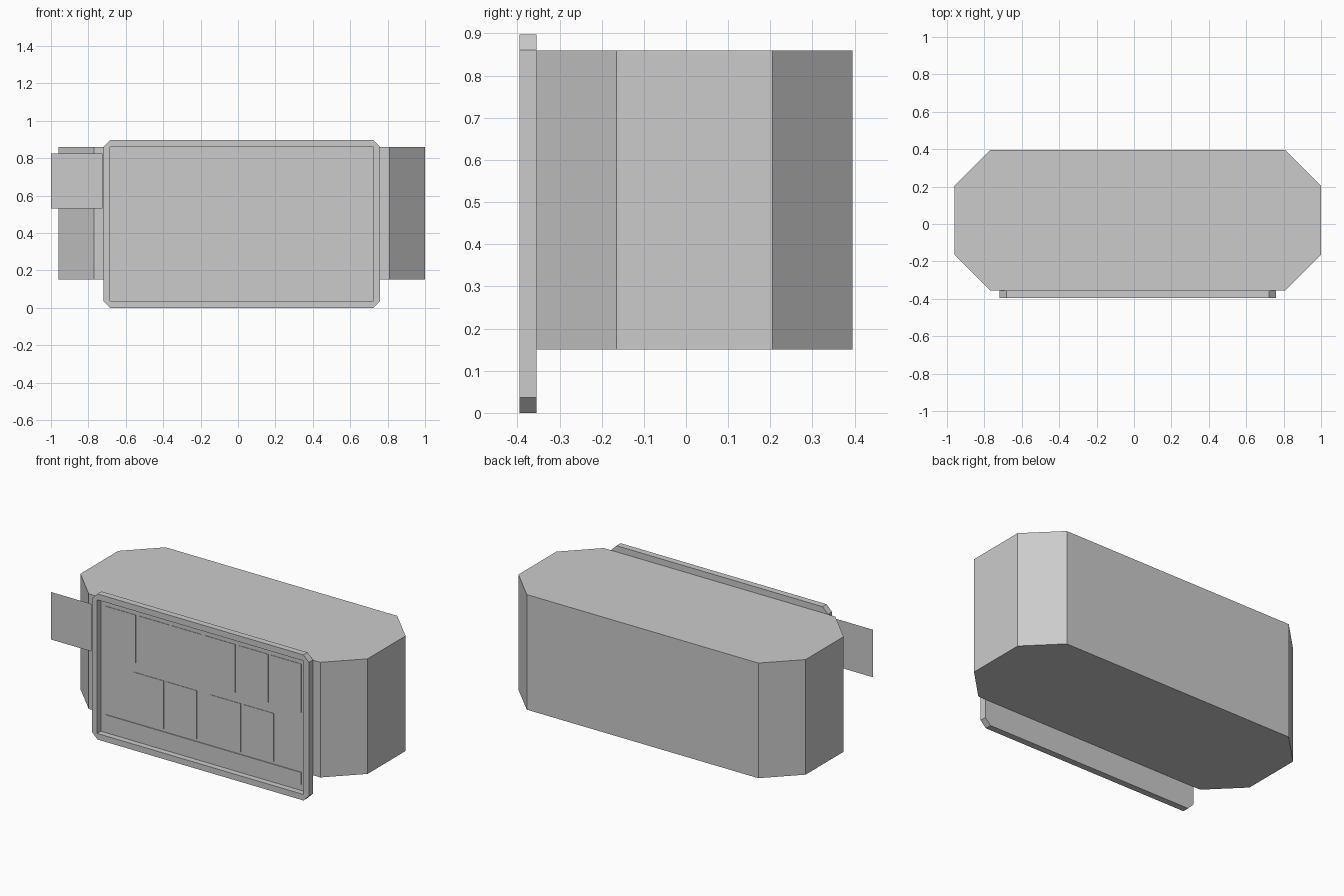
import bpy, bmesh
from mathutils import Vector

cube = bpy.data.objects.get("Cube")
if cube:
    bpy.data.objects.remove(cube, do_unlink=True)

# One plain grey throughout
grey = bpy.data.materials.new("light_grey")
grey.use_nodes = True
colour = (0.6, 0.6, 0.6, 1)
grey.diffuse_color = colour
grey.node_tree.nodes["Principled BSDF"].inputs["Base Color"].default_value = colour


def finish(name, bm):
    bmesh.ops.remove_doubles(bm, verts=bm.verts[:], dist=0.0001)
    bmesh.ops.recalc_face_normals(bm, faces=bm.faces[:])
    mesh = bpy.data.meshes.new(name)
    bm.to_mesh(mesh)
    bm.free()
    mesh.materials.append(grey)
    obj = bpy.data.objects.new(name, mesh)
    bpy.context.collection.objects.link(obj)
    return obj


def cut_rect(u0, u1, v0, v1, cut):
    """Rectangle outline with its corners cut off."""
    return [(u0 + cut, v0), (u1 - cut, v0), (u1, v0 + cut), (u1, v1 - cut),
            (u1 - cut, v1), (u0 + cut, v1), (u0, v1 - cut), (u0, v0 + cut)]


def loft(name, rings):
    """Join matching rings of points and close both ends."""
    bm = bmesh.new()
    loops = [[bm.verts.new(p) for p in ring] for ring in rings]
    for a, b in zip(loops, loops[1:]):
        for i in range(len(a)):
            j = (i + 1) % len(a)
            bm.faces.new((a[i], a[j], b[j], b[i]))
    bm.faces.new(loops[0][::-1])
    bm.faces.new(loops[-1])
    return finish(name, bm)


def upright(outline, y):
    return [Vector((x, y, z)) for x, z in outline]


def plate(name, x0, x1, z0, z1, y0, y1):
    outline = [(x0, z0), (x1, z0), (x1, z1), (x0, z1)]
    return loft(name, [upright(outline, y0), upright(outline, y1)])


# Main body: an upright block with cut corners
plan = cut_rect(-0.96, 1.0, -0.355, 0.395, 0.19)
loft("body", [[Vector((x, y, z)) for x, y in plan] for z in (0.15, 0.86)])

# Front board: raised rim around a sunken panel
FRONT, FLOOR, BACK = -0.395, -0.359, -0.355
outer = cut_rect(-0.72, 0.76, 0.0, 0.898, 0.037)
inner = cut_rect(-0.684, 0.724, 0.037, 0.861, 0)
loft("framed_board", [upright(outer, BACK), upright(outer, FRONT),
                      upright(inner, FRONT), upright(inner, FLOOR)])

# Thin cards on the sunken panel, in two rows
CARD_W, CARD_H, STEP = 0.205, 0.297, 0.226
upper = [-0.65 + i * STEP for i in range(6)]
lower = [-0.46, -0.46 + STEP, 0.066, 0.066 + STEP]
for row, top, lefts in (("upper", 0.818, upper), ("lower", 0.463, lower)):
    for n, x in enumerate(lefts, 1):
        plate(f"{row}_card_{n}", x, x + CARD_W, top - CARD_H, top,
              FLOOR - 0.003, FLOOR)

# Long strip under the cards
plate("bottom_strip", -0.647, 0.685, 0.075, 0.15, FLOOR - 0.005, FLOOR)

# Flat sheet sticking out beside the board
bm = bmesh.new()
sheet = [(-1.0, 0.532), (-0.724, 0.532), (-0.724, 0.825), (-1.0, 0.825)]
bm.faces.new([bm.verts.new(p) for p in upright(sheet, FRONT)])
finish("side_sheet", bm)
